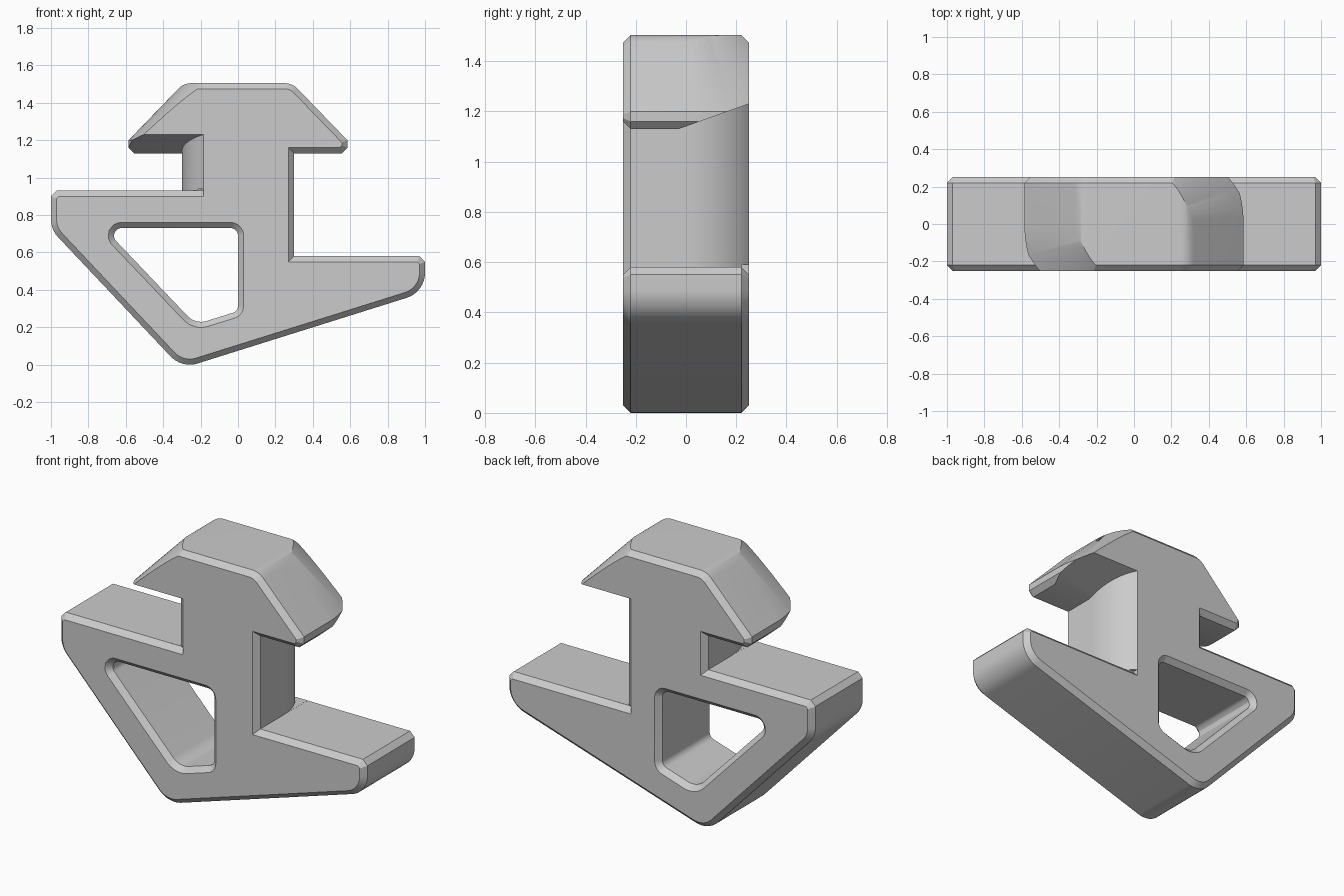
import bpy, bmesh, math
from mathutils import Vector

if "Cube" in bpy.data.objects:
    bpy.data.objects.remove(bpy.data.objects["Cube"])

grey = bpy.data.materials.new("plain grey")
grey.use_nodes = True
grey.diffuse_color = (0.6, 0.6, 0.6, 1)
grey.node_tree.nodes["Principled BSDF"].inputs["Base Color"].default_value = grey.diffuse_color

CHAMFER = 0.03
HALF = 0.25


def loft(name, rings):
    """Closed solid through matching rings of points."""
    bm = bmesh.new()
    loops = [[bm.verts.new(p) for p in ring] for ring in rings]
    n = len(loops[0])
    for a, b in zip(loops, loops[1:]):
        for i in range(n):
            j = (i + 1) % n
            bm.faces.new((a[i], a[j], b[j], b[i]))
    bm.faces.new(loops[0])
    bm.faces.new(loops[-1])
    bmesh.ops.recalc_face_normals(bm, faces=bm.faces)
    mesh = bpy.data.meshes.new(name)
    bm.to_mesh(mesh)
    bm.free()
    mesh.materials.append(grey)
    obj = bpy.data.objects.new(name, mesh)
    bpy.context.collection.objects.link(obj)
    return obj


def fillet(corners, steps=8):
    """Outline from (x, z, radius) corners."""
    out = []
    for i, (x, z, r) in enumerate(corners):
        p = Vector((x, z))
        if r == 0:
            out.append(p)
            continue
        u = (Vector(corners[i - 1][:2]) - p).normalized()
        v = (Vector(corners[(i + 1) % len(corners)][:2]) - p).normalized()
        half = u.angle(v) / 2
        centre = p + (u + v).normalized() * r / math.sin(half)
        start = p + u * r / math.tan(half) - centre
        end = p + v * r / math.tan(half) - centre
        for k in range(steps + 1):
            out.append(centre + start.lerp(end, k / steps).normalized() * r)
    return out


def offset(outline, d):
    """Move a counter-clockwise outline outward by d with mitred corners."""
    out = []
    for i, p in enumerate(outline):
        e = (p - outline[i - 1]).normalized()
        f = (outline[(i + 1) % len(outline)] - p).normalized()
        a, b = Vector((e.y, -e.x)), Vector((f.y, -f.x))
        out.append(p + (a + b) * d / (1 + a.dot(b)))
    return out


def slab(name, outline, stations):
    """Solid along y from (y, outline offset) stations."""
    return loft(name, [[(p.x, y, p.y) for p in offset(outline, d)] for y, d in stations])


def corner_plan(r, start_y=0.0, steps=24):
    """Plan of everything outside a rounded front-right corner."""
    arc = [(-r * math.cos(t), -1.06 * r * math.sin(t))
           for t in (math.pi / 2 * k / steps for k in range(steps + 1))]
    return [(-1.2, start_y), (-r, start_y)] + arc[(start_y == 0):] + [(0, -1), (-1.2, -1)]


# Body: hull, neck and hammer head in one outline, chamfered front and back
hull = fillet([
    (-0.30, -0.02, 0.14), (1, 0.388, 0.14), (1, 0.55, 0), (0.97, 0.58, 0),
    (0.3, 0.58, 0), (0.3, 1.13, 0), (0.555, 1.13, 0), (0.585, 1.16, 0),
    (0.585, 1.2, 0), (0.29, 1.505, 0.1), (-0.29, 1.505, 0.1), (-0.585, 1.2, 0),
    (-0.585, 1.16, 0), (-0.555, 1.13, 0), (-0.3, 1.13, 0), (-0.3, 0.93, 0),
    (-0.97, 0.93, 0), (-1, 0.9, 0), (-1, 0.722, 0.14)])
flat = HALF - CHAMFER
body = slab("hammer_head_nut", hull,
            [(-HALF, -CHAMFER), (-flat, 0), (flat, 0), (HALF, -CHAMFER)])

# Window cutter, flared at both ends to chamfer the rim
window = fillet([(-0.717, 0.73, 0.04), (-0.227, 0.215, 0.1),
                 (0, 0.286, 0.04), (0, 0.73, 0.04)])
cutters = [slab("window_cutter", window,
                [(-0.3, 0.08), (-flat, 0), (flat, 0), (0.3, 0.08)])]

# Opposite corners: rounded neck, ramped underside and conical head
for side, turn, base in (("right", 0, 0.93), ("left", math.pi, 0.58)):
    plan = corner_plan(0.3, 0.03)
    neck = loft(side + "_neck_cutter", [
        [(x, y, base + 0.0005) for x, y in plan],
        [(x, y, 1.13 + 0.357 * (0.03 - y)) for x, y in plan]])
    cone = loft(side + "_head_cutter", [
        [(x, y, z) for x, y in corner_plan(r)]
        for z, r in ((1.1, 0.586), (1.2, 0.586), (1.505, 0.291), (1.6, 0.2))])
    ledge = loft(side + "_ledge_cutter", [
        [(x, -flat, base), (x, -0.3, base - 0.08), (x, -0.3, base + 0.01), (x, -flat, base + 0.01)]
        for x in (-0.32, -0.185)])
    for cutter in (neck, cone, ledge):
        cutter.rotation_euler.z = turn
        cutters.append(cutter)

bpy.context.view_layer.update()
bpy.ops.object.select_all(action="DESELECT")
body.select_set(True)
bpy.context.view_layer.objects.active = body
for cutter in cutters:
    cutter.hide_render = True
    cut = body.modifiers.new(cutter.name, "BOOLEAN")
    cut.operation = "DIFFERENCE"
    cut.solver = "EXACT"
    cut.object = cutter
    bpy.ops.object.modifier_apply(modifier=cut.name)
    bpy.data.objects.remove(cutter)

bpy.ops.object.shade_smooth_by_angle(angle=math.radians(25))
